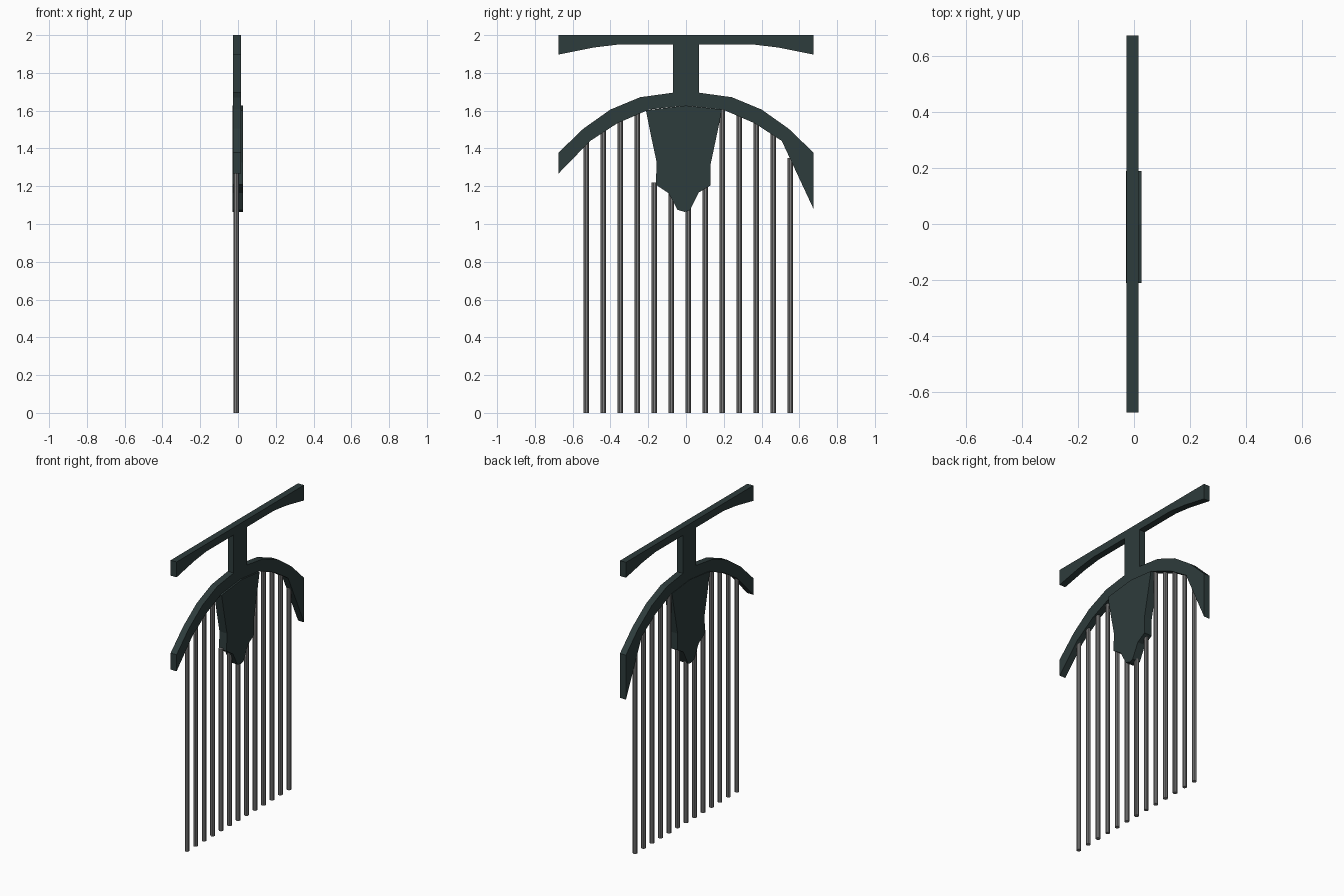
import bpy
import bmesh

cube = bpy.data.objects.get("Cube")
if cube:
    bpy.data.objects.remove(cube, do_unlink=True)


def make_material(name, colour):
    mat = bpy.data.materials.new(name)
    mat.use_nodes = True
    mat.diffuse_color = colour
    mat.node_tree.nodes["Principled BSDF"].inputs["Base Color"].default_value = colour
    return mat


def finish(name, bm, mat):
    bmesh.ops.recalc_face_normals(bm, faces=bm.faces)
    mesh = bpy.data.meshes.new(name)
    bm.to_mesh(mesh)
    bm.free()
    mesh.materials.append(mat)
    obj = bpy.data.objects.new(name, mesh)
    bpy.context.collection.objects.link(obj)
    return obj


def plate(name, outline, x0, x1, mat):
    """Extrude a (y, z) outline from x0 to x1."""
    bm = bmesh.new()
    face = bm.faces.new([bm.verts.new((x0, y, z)) for y, z in outline])
    extruded = bmesh.ops.extrude_face_region(bm, geom=[face])["geom"]
    verts = [v for v in extruded if isinstance(v, bmesh.types.BMVert)]
    bmesh.ops.translate(bm, verts=verts, vec=(x1 - x0, 0, 0))
    return finish(name, bm, mat)


def mirrored(points):
    return [(-y, z) for y, z in reversed(points)]


dark = make_material("dark green grey", (0.027, 0.045, 0.045, 1))
steel = make_material("steel grey", (0.22, 0.22, 0.22, 1))

# Frame: crossbar, stem and arch in one outline; one arch tip hangs lower
upper = [(0.675, 2.0), (0.675, 1.897), (0.49, 1.934), (0.36, 1.95), (0.07, 1.95),
         (0.07, 1.695), (0.243, 1.671), (0.4, 1.606), (0.543, 1.505), (0.675, 1.378)]
under = [(0.507, 1.44), (0.364, 1.533), (0.195, 1.606)]
frame = (upper + [(0.675, 1.08)] + under + [(0, 1.627)]
         + mirrored(under) + [(-0.675, 1.267)] + mirrored(upper))
plate("frame", frame, -0.027, 0.017, dark)

# Central shield, slightly thicker than the frame
shield = [(-0.212, 1.602), (0, 1.627), (0.19, 1.606), (0.167, 1.49), (0.13, 1.315),
          (0.13, 1.204), (0.068, 1.167), (0.02, 1.072), (-0.008, 1.064), (-0.045, 1.075),
          (-0.092, 1.163), (-0.16, 1.208), (-0.155, 1.325), (-0.187, 1.475)]
plate("shield", shield, -0.029, 0.027, dark)

# Teeth: evenly spaced round rods that end inside the frame or the shield
tops = [1.45, 1.5, 1.55, 1.61, 1.22, 1.2, 1.1, 1.22, 1.61, 1.58, 1.54, 1.48, 1.35]
for i, top in enumerate(tops):
    bm = bmesh.new()
    bmesh.ops.create_cone(bm, cap_ends=True, segments=10, radius1=0.0145,
                          radius2=0.0145, depth=top)
    bmesh.ops.translate(bm, verts=bm.verts, vec=(-0.009, -0.527 + 0.09 * i, top / 2))
    finish(f"tooth_{i + 1}", bm, steel)
